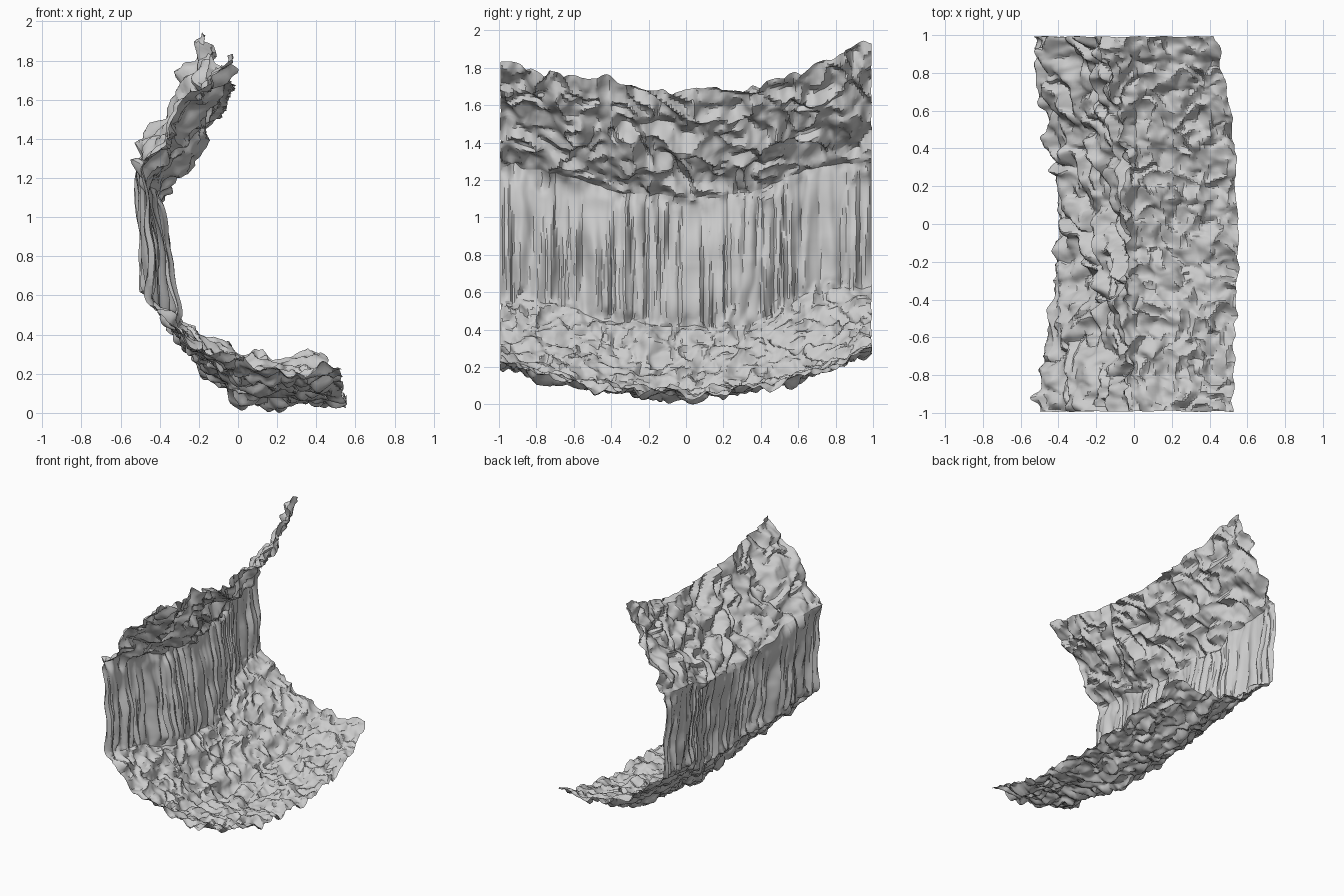
import bpy
import bmesh
import math
from mathutils import Vector, noise

if "Cube" in bpy.data.objects:
    bpy.data.objects.remove(bpy.data.objects["Cube"])

# Profiles (x, z) from floor lip, up the wall, to the overhang crest
MID = [(.545, .035), (.28, .03), (.02, .04), (-.17, .2), (-.32, .39),
       (-.335, .72), (-.41, 1.09), (-.22, 1.36), (-.05, 1.65)]
NEAR = [(.525, .2), (.28, .2), (.02, .22), (-.2, .33), (-.45, .53),
        (-.46, .85), (-.49, 1.25), (-.28, 1.53), (-.06, 1.84)]
FAR = [(.43, .28), (.25, .28), (.02, .29), (-.22, .4), (-.49, .61),
       (-.495, .9), (-.53, 1.29), (-.34, 1.58), (-.16, 1.92)]
BEND = [2.2, 1.9, 1.9, 1.7, 1.4, 1.6, 1.7, 1.9, 1.9]   # bow of each line
STEPPED = [0, 0, 0, .2, .6, .6, .5, .1, 0]             # wall sets back in a step
NY = 190      # columns along y
SEG = 21      # rows per profile segment


def step(a, b, v):
    v = max(0, min(1, (v - a) / (b - a)))
    return v * v * (3 - 2 * v)


def base(t, y):
    """Point of the undisplaced sheet at profile position t and depth y."""
    i = min(int(t), len(MID) - 2)
    end = FAR if y > 0 else NEAR
    p = []
    for k in (i, i + 1):
        w = abs(y) ** BEND[k]
        w += STEPPED[k] * (step(.3, .72, abs(y)) - w)
        p.append(Vector(MID[k]).lerp(Vector(end[k]), w))
    q = p[0].lerp(p[1], t - i)
    return Vector((q.x, y, q.y))


def facets(p, scale):
    """Rock lumps with sharp creases between them."""
    d = noise.voronoi(p * scale)[0]
    return min(d[1] - d[0], .6) - .25


def crease(p):
    """Ridged noise: sharp crests, rounded hollows."""
    return .25 - abs(noise.noise(p)) 


def displaced(t, y):
    p = base(t, y)
    tangent = base(min(t + .3, 8), y) - base(max(t - .3, 0), y)
    n = Vector((tangent.z, 0, -tangent.x)).normalized()
    # Ragged borders between floor, wall and overhang
    shift = noise.noise(Vector((y * 6, 4, 0))) + .6 * noise.noise(Vector((y * 19, 4, 0)))
    ts = t + .3 * shift
    wall = step(3.95, 4.2, ts) * (1 - step(5.75, 6.15, ts))
    roof = step(5.75, 6.15, ts)
    floor = 1 - wall - roof
    warp = noise.noise_vector(p * 6)
    # Floor: broken stones of several sizes
    h = floor * (.04 * facets(p + warp * .05, 5) + .025 * facets(p + warp * .03, 11)
                 + .04 * noise.noise(p * 7) + .06 * crease(p * 10 + warp * .5)
                 + .012 * noise.noise(p * 26))
    # Wall: vertical columns of uneven width with sharp crevices
    rib = Vector((y * 13 + 1.2 * noise.noise(Vector((y * 4, 0, 7))), p.z * .8, 3))
    crack = min(1, abs(noise.noise(rib)) * 4)
    patch = step(-.3, .15, noise.noise(Vector((y * 3, p.z * 2, 11))))
    depth = (1 - .6 * step(5.1, 5.8, ts)) * (.5 + .5 * patch)
    h += wall * (depth * (.04 * crack - .028 + .035 * noise.noise(rib * 2))
                 + .03 * noise.noise(p * 5))
    # Overhang: broad diagonal slabs and folds
    fold = Vector((p.x * 4, y * 5 + p.z * 3, p.z * 5)) + warp * .6
    h += roof * (.06 * noise.noise(fold) + .12 * crease(fold * 1.3 + Vector((3, 1, 7)))
                 + .03 * noise.noise(p * 11 + warp) + .012 * noise.noise(p * 26))
    p += n * h
    # Sideways and uphill jitter breaks up the grid
    j = noise.noise_vector(p * 12 + Vector((5, 9, 2)))
    rough = .024 * floor + .005 * wall + .02 * roof
    p += tangent.normalized() * j.x * rough
    p.y += j.y * rough * min(1, (1 - abs(y)) * 8 + .2)
    return p


def make_part(name, first, last):
    bm = bmesh.new()
    rows = []
    for r in range(first * SEG, last * SEG + 1):
        rows.append([bm.verts.new(displaced(r / SEG, -.992 + 1.984 * c / NY))
                     for c in range(NY + 1)])
    for a, b in zip(rows, rows[1:]):
        for c in range(NY):
            bm.faces.new((a[c], a[c + 1], b[c + 1], b[c]))
    mesh = bpy.data.meshes.new(name)
    bm.to_mesh(mesh)
    bm.free()
    ob = bpy.data.objects.new(name, mesh)
    bpy.context.collection.objects.link(ob)
    return ob


# Three rock sheets that share their seams
parts = [make_part("rocky_floor", 0, 4),
         make_part("ribbed_wall", 4, 6),
         make_part("overhang", 6, 8)]

# Rest the lowest stone on the ground
low = min(v.co.z for o in parts for v in o.data.vertices)
for o in parts:
    for v in o.data.vertices:
        v.co.z -= low
    o.select_set(True)
bpy.context.view_layer.objects.active = parts[0]
bpy.ops.object.shade_smooth_by_angle(angle=math.radians(30))
